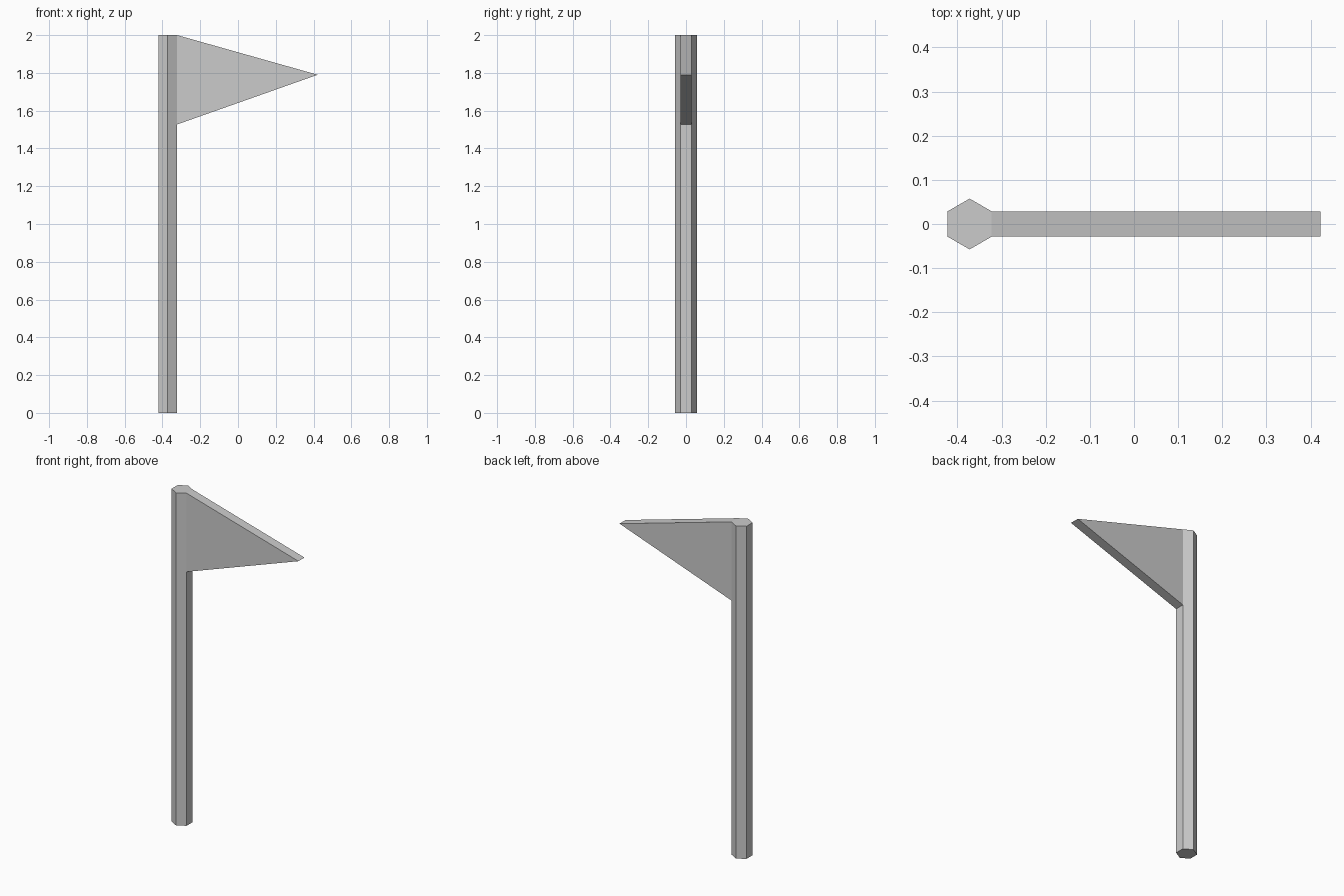
import bpy, math

if "Cube" in bpy.data.objects:
    bpy.data.objects.remove(bpy.data.objects["Cube"])


def prism(name, outline, to_3d, a, b):
    """Extrude a closed 2D outline between depths a and b."""
    n = len(outline)
    verts = [to_3d(u, v, d) for d in (a, b) for u, v in outline]
    faces = [tuple(reversed(range(n))), tuple(range(n, 2 * n))]
    faces += [(i, (i + 1) % n, n + (i + 1) % n, n + i) for i in range(n)]
    mesh = bpy.data.meshes.new(name)
    mesh.from_pydata(verts, [], faces)
    obj = bpy.data.objects.new(name, mesh)
    bpy.context.collection.objects.link(obj)
    return obj


RADIUS = 0.0575
APOTHEM = RADIUS * math.cos(math.pi / 6)
HALF_X = 0.422
POLE_X = -HALF_X + APOTHEM

# Hexagonal pole with corners pointing along y
hexagon = [(POLE_X + RADIUS * math.cos(math.radians(30 + 60 * i)),
            RADIUS * math.sin(math.radians(30 + 60 * i))) for i in range(6)]
prism("pole", hexagon, lambda u, v, d: (u, v, d), 0, 2)

# Triangular pennant, as thick as one pole side
edge_x = POLE_X + APOTHEM
pennant = [(edge_x, 1.527), (edge_x, 2.0), (HALF_X, 1.79)]
prism("pennant", pennant, lambda u, v, d: (u, d, v), -RADIUS / 2, RADIUS / 2)
